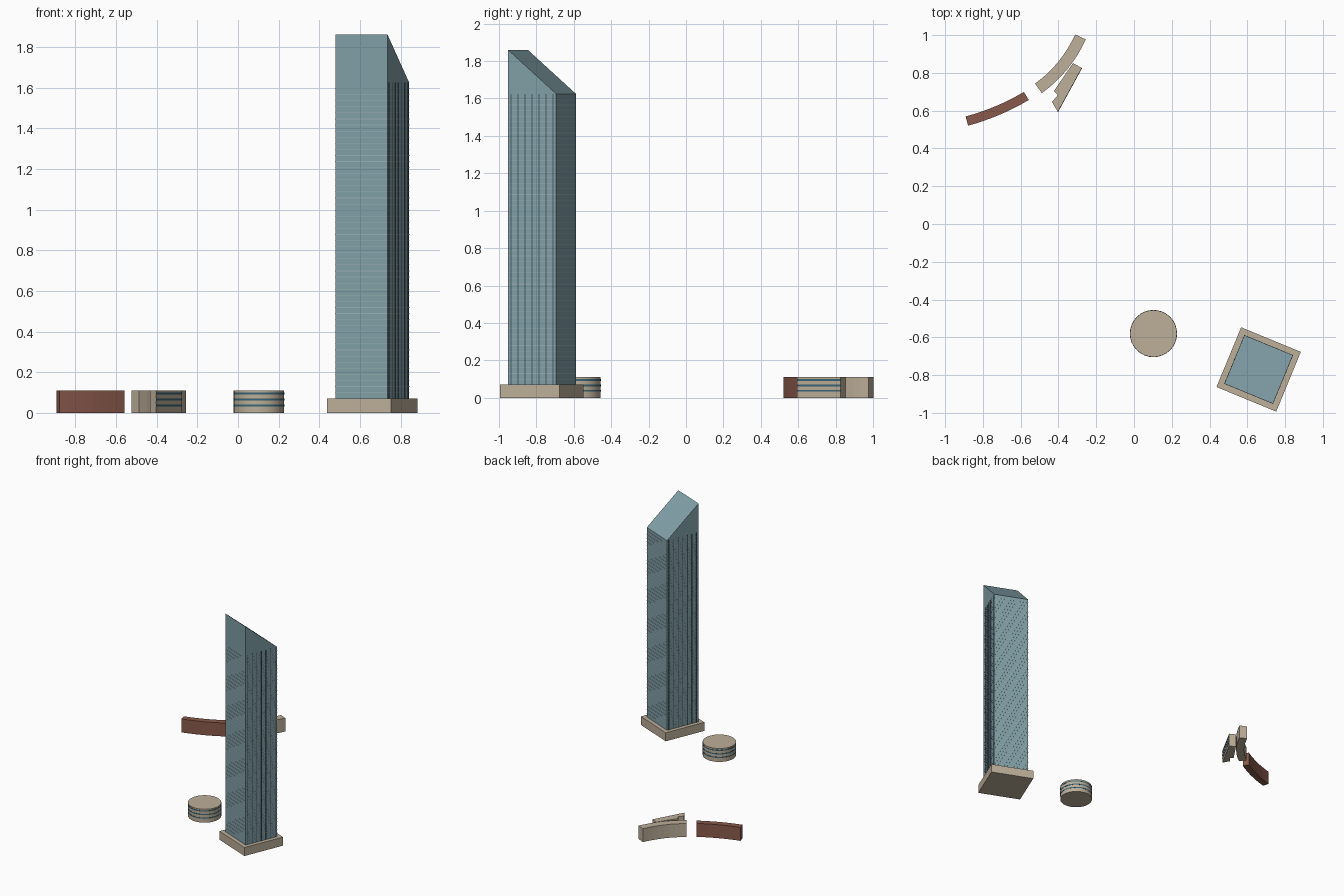
import bpy, bmesh, math
from mathutils import Matrix, Vector

if "Cube" in bpy.data.objects:
    bpy.data.objects.remove(bpy.data.objects["Cube"])


def material(name, rgb):
    m = bpy.data.materials.new(name)
    m.diffuse_color = (*rgb, 1)
    m.use_nodes = True
    m.node_tree.nodes["Principled BSDF"].inputs["Base Color"].default_value = m.diffuse_color
    return m


GLASS = material("glass", (0.22, 0.35, 0.39))
LIGHT = material("floor_line", (0.32, 0.44, 0.47))
DARK = material("dark_metal", (0.06, 0.10, 0.12))
STONE = material("stone", (0.51, 0.43, 0.32))
BRICK = material("brick", (0.25, 0.10, 0.07))
WINDOW = material("window", (0.04, 0.13, 0.19))


def finish(name, bm, mat, matrix=Matrix()):
    bmesh.ops.recalc_face_normals(bm, faces=bm.faces)
    me = bpy.data.meshes.new(name)
    bm.to_mesh(me)
    bm.free()
    me.materials.append(mat)
    ob = bpy.data.objects.new(name, me)
    ob.matrix_world = matrix
    bpy.context.collection.objects.link(ob)
    return ob


def add_box(bm, size, loc):
    m = Matrix.Translation(loc) @ Matrix.Diagonal((*size, 1))
    bmesh.ops.create_cube(bm, size=1, matrix=m)


def prism(name, pts, z0, z1, mat):
    bm = bmesh.new()
    f = bm.faces.new([bm.verts.new((x, y, z0)) for x, y in pts])
    r = bmesh.ops.extrude_face_region(bm, geom=[f])
    for v in r["geom"]:
        if isinstance(v, bmesh.types.BMVert):
            v.co.z = z1
    if not any(abs(g.calc_center_median().z - z0) < 1e-6 for g in bm.faces):
        bm.faces.new([v for v in bm.verts if abs(v.co.z - z0) < 1e-6])
    return finish(name, bm, mat)


def arc_outline(a, m, b, width, n=8):
    # outline of a bent strip through three centre points
    a, m, b = Vector(a), Vector(m), Vector(b)
    c = 2 * m - (a + b) / 2
    left, right = [], []
    for i in range(n + 1):
        t = i / n
        p = a * (1 - t) ** 2 + c * 2 * t * (1 - t) + b * t * t
        d = ((c - a) * (1 - t) + (b - c) * t).normalized()
        side = Vector((-d.y, d.x)) * width / 2
        left.append(p + side)
        right.append(p - side)
    return [(p.x, p.y) for p in left + right[::-1]]


# Tower frame
T = Matrix.Translation((0.66, -0.77, 0)) @ Matrix.Rotation(math.radians(-22.4), 4, "Z")
S = 0.139
LOW, HIGH, BASE = 1.625, 1.86, 0.07

# Podium
bm = bmesh.new()
add_box(bm, (0.342, 0.342, BASE), (0, 0, BASE / 2))
finish("podium", bm, STONE, T)

# Tower shaft with sloping roof
bm = bmesh.new()
add_box(bm, (2 * S, 2 * S, HIGH - 0.01), (0, 0, (HIGH + 0.01) / 2))
for v in bm.verts:
    if v.co.z > 1 and v.co.y > 0:
        v.co.z = LOW
finish("tower_shaft", bm, GLASS, T)

# Floor lines
bm = bmesh.new()
count = 52
for i in range(1, count):
    z = BASE + (LOW - BASE) * i / count
    add_box(bm, (2 * S + 0.0016, 2 * S + 0.0016, 0.003), (0, 0, z))
finish("floor_lines", bm, LIGHT, T)

# Vertical fins on both sides
bm = bmesh.new()
for side in (-1, 1):
    for k in range(-3, 4):
        add_box(bm, (0.004, 0.005, LOW - BASE), (side * S, k * 0.0405, (LOW + BASE) / 2))
finish("side_fins", bm, DARK, T)

# Low buildings
H = 0.11
BANDS = (0.037, 0.066, 0.095)

# Round pavilion
C, R = Vector((0.103, -0.58, 0)), 0.124
for name, r, h, zs, mat in (("round_pavilion", R, H, (H / 2,), STONE),
                            ("round_pavilion_windows", R + 0.001, 0.009, BANDS, WINDOW)):
    bm = bmesh.new()
    for z in zs:
        bmesh.ops.create_cone(bm, cap_ends=True, segments=32, radius1=r, radius2=r, depth=h,
                              matrix=Matrix.Translation(C + Vector((0, 0, z))))
    ob = finish(name, bm, mat)
    bpy.context.view_layer.objects.active = ob
    ob.select_set(True)
    bpy.ops.object.shade_smooth_by_angle(angle=math.radians(30))
    ob.select_set(False)

# Curved wings
prism("brick_wing", arc_outline((-0.885, 0.545), (-0.722, 0.601), (-0.57, 0.678), 0.05), 0, H, BRICK)
prism("stone_wing", arc_outline((-0.283, 0.99), (-0.378, 0.838), (-0.506, 0.718), 0.062), 0, H, STONE)

# Stepped building
prism("stepped_building", [(-0.323, 0.852), (-0.424, 0.704), (-0.403, 0.683), (-0.434, 0.646),
                           (-0.403, 0.593), (-0.276, 0.826)], 0, H, STONE)

# Window strips on its long face
a, b = Vector((-0.403, 0.593, 0)), Vector((-0.276, 0.826, 0))
d = b - a
W = Matrix.Translation((a + b) / 2) @ Matrix.Rotation(math.atan2(d.y, d.x), 4, "Z")
bm = bmesh.new()
for z in BANDS:
    add_box(bm, (d.length, 0.003, 0.009), (0, 0, z))
finish("stepped_building_windows", bm, WINDOW, W)
